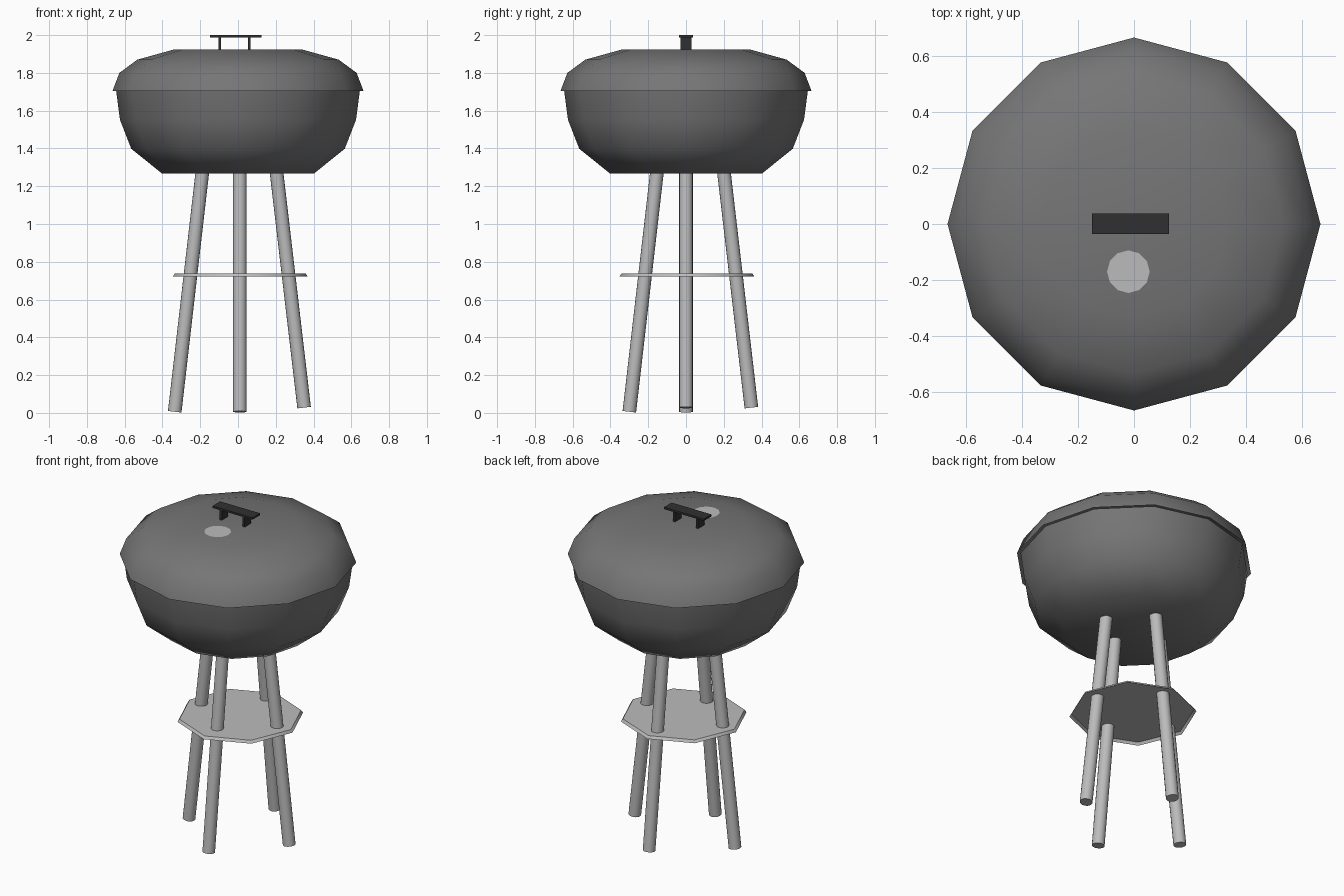
import bpy, bmesh, math
from mathutils import Vector

if "Cube" in bpy.data.objects:
    bpy.data.objects.remove(bpy.data.objects["Cube"])


def grey(name, v):
    m = bpy.data.materials.new(name)
    m.diffuse_color = (v, v, v, 1)
    m.use_nodes = True
    m.node_tree.nodes["Principled BSDF"].inputs["Base Color"].default_value = m.diffuse_color
    return m


ENAMEL = grey("enamel", 0.18)
METAL = grey("metal", 0.5)
BLACK = grey("black", 0.03)


def finish(name, bm, mat, angle=None):
    bmesh.ops.recalc_face_normals(bm, faces=bm.faces)
    me = bpy.data.meshes.new(name)
    bm.to_mesh(me)
    bm.free()
    me.materials.append(mat)
    ob = bpy.data.objects.new(name, me)
    bpy.context.collection.objects.link(ob)
    if angle is not None:
        bpy.ops.object.select_all(action='DESELECT')
        ob.select_set(True)
        bpy.context.view_layer.objects.active = ob
        bpy.ops.object.shade_smooth_by_angle(angle=math.radians(angle))
    return ob


def shell(name, profile, sides, mat, centre=(0, 0), angle=60):
    """Open shell turned from (radius, z) points; the last ring is capped."""
    bm = bmesh.new()
    rings = []
    for r, z in profile:
        rings.append([bm.verts.new((centre[0] + r * math.cos(math.tau * i / sides),
                                    centre[1] + r * math.sin(math.tau * i / sides), z))
                      for i in range(sides)])
    for a, b in zip(rings, rings[1:]):
        for i in range(sides):
            j = (i + 1) % sides
            bm.faces.new((a[i], a[j], b[j], b[i]))
    cap = bm.faces.new(rings[-1])
    ob = finish(name, bm, mat, angle)
    # open shells: make the cap side the outside
    up = len(profile) == 1 or profile[-1][1] > profile[0][1]
    if (ob.data.polygons[-1].normal.z > 0) != up:
        ob.data.flip_normals()
    return ob


def box(name, lo, hi, mat):
    bm = bmesh.new()
    bmesh.ops.create_cube(bm, size=1)
    lo, hi = Vector(lo), Vector(hi)
    for v in bm.verts:
        v.co = (lo + hi) / 2 + v.co * (hi - lo)
    return finish(name, bm, mat)


def leg(name, foot, top, radius=0.036):
    foot, top = Vector(foot), Vector(top)
    axis = top - foot
    bm = bmesh.new()
    bmesh.ops.create_cone(bm, cap_ends=True, segments=16, radius1=radius,
                          radius2=radius, depth=axis.length)
    bm.transform(axis.to_track_quat('Z', 'Y').to_matrix().to_4x4())
    bmesh.ops.translate(bm, verts=bm.verts, vec=(foot + top) / 2)
    return finish(name, bm, METAL, 40)


# Lid and bowl
shell("lid", [(0.665, 1.703), (0.628, 1.80), (0.533, 1.87), (0.335, 1.925)], 12, ENAMEL)
shell("bowl", [(0.645, 1.705), (0.625, 1.552), (0.565, 1.398), (0.403, 1.268)], 12, ENAMEL)

# Round vent plate on the lid
shell("lid_vent", [(0.076, 1.928)], 12, METAL, (-0.02, -0.17))

# Lid handle: bar on two posts
box("handle_bar", (-0.149, -0.036, 1.988), (0.124, 0.038, 2.0), BLACK)
for side, x in (("left", -0.097), ("right", 0.06)):
    box(f"handle_post_{side}", (x - 0.007, -0.03, 1.92), (x + 0.007, 0.03, 1.989), BLACK)

# Splayed legs
leg("leg_left", (-0.335, 0, 0.006), (-0.187, 0, 1.29))
leg("leg_right", (0.350, 0, 0.028), (0.202, 0, 1.29))
leg("leg_front", (0.01, -0.300, 0.006), (0.01, -0.152, 1.29))
leg("leg_back", (0.01, 0.346, 0.028), (0.01, 0.199, 1.29))

# Octagonal shelf with a small turned-down rim
shell("shelf", [(0.357, 0.722), (0.346, 0.738)], 8, METAL, (0.012, 0.005), 40)
